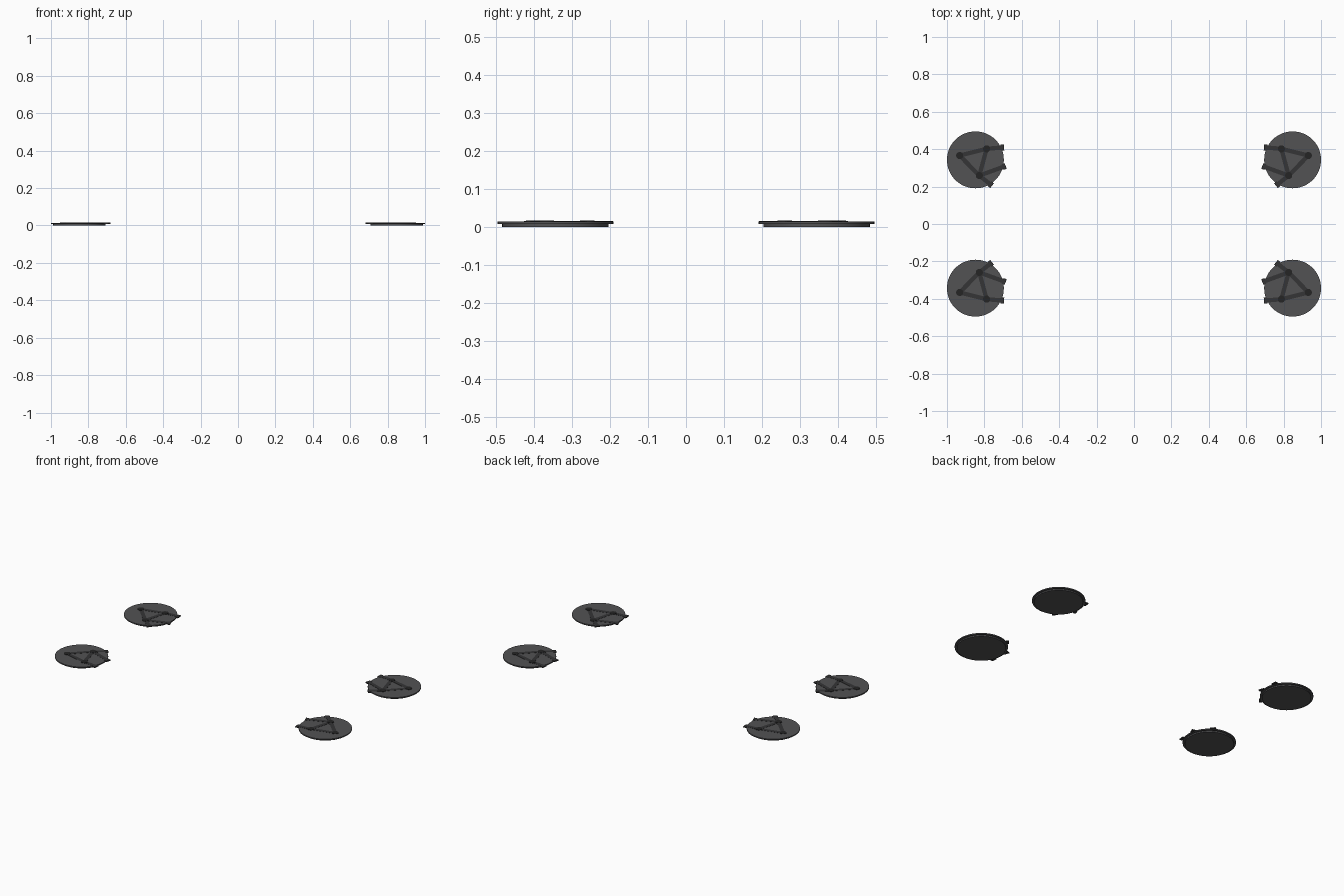
import bpy, math
from mathutils import Vector

if "Cube" in bpy.data.objects:
    bpy.data.objects.remove(bpy.data.objects["Cube"])


def mat(name, v):
    m = bpy.data.materials.new(name)
    m.diffuse_color = (v, v, v * 1.04, 1)
    m.use_nodes = True
    m.node_tree.nodes["Principled BSDF"].inputs["Base Color"].default_value = m.diffuse_color
    return m


PAD = mat("pad_grey", 0.085)
BAR = mat("bar_dark", 0.035)
PIN = mat("pin_black", 0.018)


def disc(name, x, y, r, z0, z1, m, sides=64):
    bpy.ops.mesh.primitive_cylinder_add(vertices=sides, radius=r, depth=z1 - z0,
                                        location=(x, y, (z0 + z1) / 2))
    o = bpy.context.object
    o.name = name
    o.data.materials.append(m)
    bpy.ops.object.shade_smooth_by_angle()


def bar(name, a, b, width, z0, z1, m):
    a, b = Vector(a), Vector(b)
    d, c = b - a, (a + b) / 2
    bpy.ops.mesh.primitive_cube_add(size=1, location=(c.x, c.y, (z0 + z1) / 2),
                                    rotation=(0, 0, math.atan2(d.y, d.x)))
    o = bpy.context.object
    o.name = name
    o.scale = (d.length, width, z1 - z0)
    o.data.materials.append(m)


# Layout of one pad (x > 0, y > 0 corner)
CENTRE = (0.848, 0.343)
A, B, C = (0.932, 0.366), (0.788, 0.402), (0.827, 0.259)
EDGES = [(A, B), (B, C), (C, A)]
TABS = [(B, (0.695, 0.410)), (C, (0.686, 0.310)), (C, (0.759, 0.205))]

for sx in (1, -1):
    for sy in (1, -1):
        f = lambda p: (p[0] * sx, p[1] * sy)
        # Foot pad: wide plate over a slightly smaller sole
        disc("foot_sole", *f(CENTRE), 0.140, 0.0, 0.0075, PAD)
        disc("foot_plate", *f(CENTRE), 0.152, 0.0075, 0.0145, PAD)
        # Triangular bracing
        for p, q in EDGES:
            bar("brace_bar", f(p), f(q), 0.023, 0.010, 0.0155, BAR)
        # Outward arms, each ending in a wider tab
        for p, q in TABS:
            bar("outer_arm", f(p), f(q), 0.023, 0.010, 0.0155, BAR)
            s = Vector(q) + (Vector(p) - Vector(q)).normalized() * 0.018
            bar("arm_tab", f(s), f(q), 0.032, 0.009, 0.0155, BAR)
        # Pivot pins
        for p in (A, B, C):
            disc("pivot_pin", *f(p), 0.019, 0.010, 0.0170, PIN, 24)
